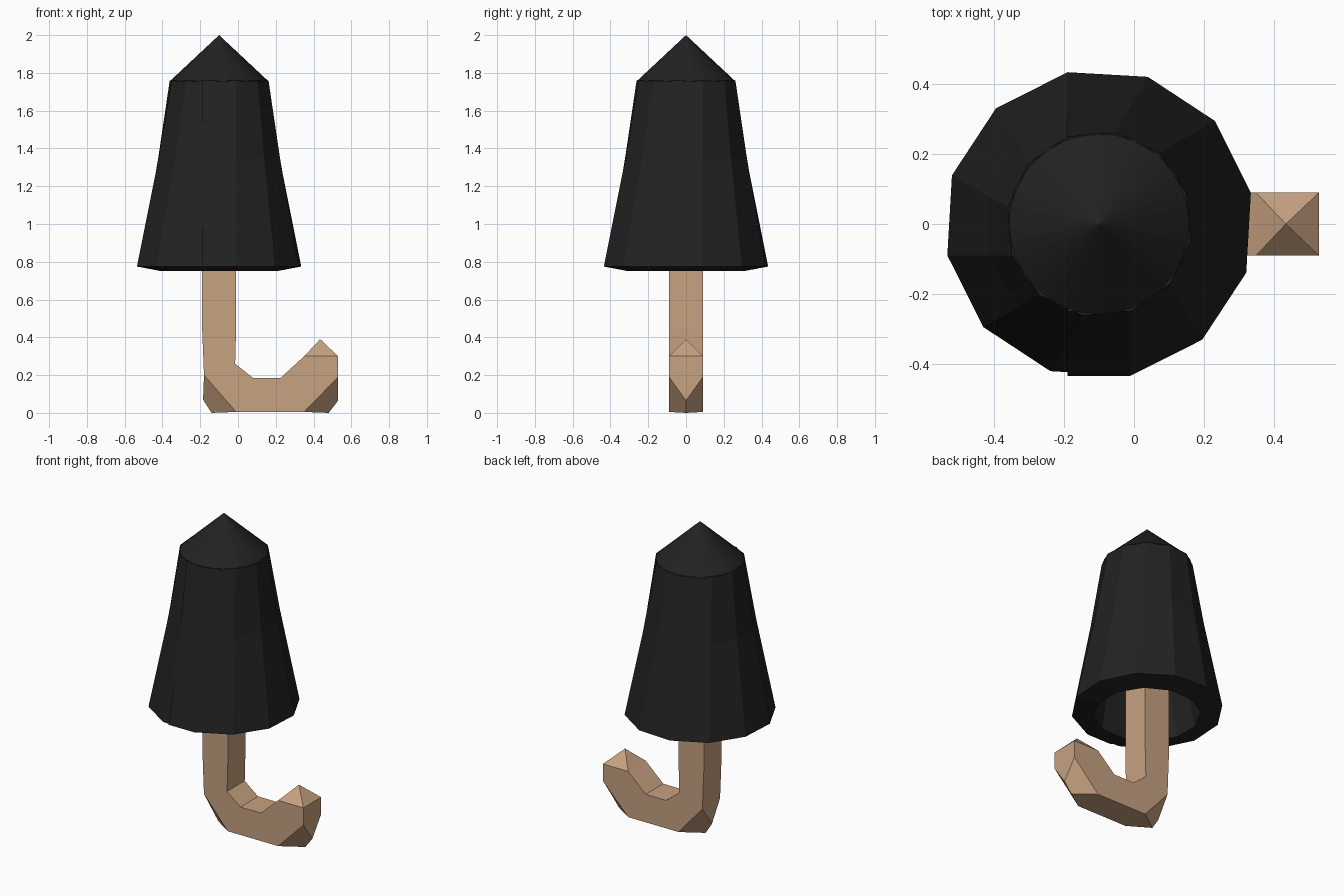
import bpy, bmesh, math
from mathutils import Matrix, Vector

if "Cube" in bpy.data.objects:
    bpy.data.objects.remove(bpy.data.objects["Cube"])


def material(name, rgb):
    m = bpy.data.materials.new(name)
    m.diffuse_color = (*rgb, 1)
    m.use_nodes = True
    m.node_tree.nodes["Principled BSDF"].inputs["Base Color"].default_value = m.diffuse_color
    return m


def make_object(name, bm, mat):
    bmesh.ops.recalc_face_normals(bm, faces=bm.faces[:])
    me = bpy.data.meshes.new(name)
    bm.to_mesh(me)
    bm.free()
    me.materials.append(mat)
    ob = bpy.data.objects.new(name, me)
    bpy.context.collection.objects.link(ob)
    return ob


black = material("black_cloth", (0.016, 0.016, 0.016))
tan = material("tan_wood", (0.57, 0.36, 0.22))
AXIS_X, HALF = -0.1, 0.09

# Canopy: thick wall section (radius, z), swept in 12 steps from a flat starting panel
section = [(0.435, 0.775), (0.32, 1.35), (0.25, 1.76),
           (0.13, 1.73), (0.19, 1.32), (0.30, 0.75)]
SIDES = 12
bm = bmesh.new()


def section_ring(side, angle):
    rot = Matrix.Rotation(angle, 3, 'Z')
    return [bm.verts.new(rot @ Vector((side * HALF, -r, z)) + Vector((AXIS_X, 0, 0)))
            for r, z in section]


def bridge(a, b):
    for i in range(len(a)):
        j = (i + 1) % len(a)
        bm.faces.new((a[i], a[j], b[j], b[i]))


rings = [section_ring(1, 2 * math.pi * k / SIDES) for k in range(SIDES)]
for k in range(SIDES):
    bridge(rings[k], rings[(k + 1) % SIDES])
make_object("canopy", bm, black)

# Overlapping closing panel of the canopy
bm = bmesh.new()
left, right = section_ring(-1, 0), section_ring(1, 0)
bridge(left, right)
bm.faces.new(left)
bm.faces.new(right)
make_object("canopy_overlap", bm, black)

# Pointed cap
bm = bmesh.new()
bmesh.ops.create_cone(bm, cap_ends=True, segments=32, radius1=0.262, radius2=0,
                      depth=0.245, matrix=Matrix.Translation((AXIS_X, 0, 1.8775)))
make_object("pointed_cap", bm, black)

# Shaft and hooked handle: square-section outline (x, z)
outline = [(-0.19, 1.75), (-0.19, 0.45), (-0.18, 0.20), (-0.01, 0.005),
           (0.35, 0.005), (0.53, 0.19), (0.53, 0.30), (0.35, 0.30),
           (0.225, 0.185), (0.08, 0.185), (-0.015, 0.26), (-0.01, 0.45), (-0.01, 1.75)]
# Centre-line points that push out the heel, toe and tip, keyed by outline edge
ridges = {2: [(-0.185, 0.07), (-0.14, 0.0)],
          4: [(0.48, 0.0), (0.53, 0.065)],
          6: [(0.435, 0.39)]}
bm = bmesh.new()
front = [bm.verts.new((x, -HALF, z)) for x, z in outline]
back = [bm.verts.new((x, HALF, z)) for x, z in outline]
bm.faces.new(front)
bm.faces.new(back[::-1])
for i in range(len(outline)):
    j = (i + 1) % len(outline)
    if i in ridges:
        mid = [bm.verts.new((x, 0, z)) for x, z in ridges[i]]
        bm.faces.new([front[i], *mid, front[j]])
        bm.faces.new([back[i], *mid, back[j]])
        bm.faces.new((front[i], back[i], mid[0]))
        bm.faces.new((front[j], back[j], mid[-1]))
    else:
        bm.faces.new((front[i], front[j], back[j], back[i]))
make_object("hooked_handle", bm, tan)
